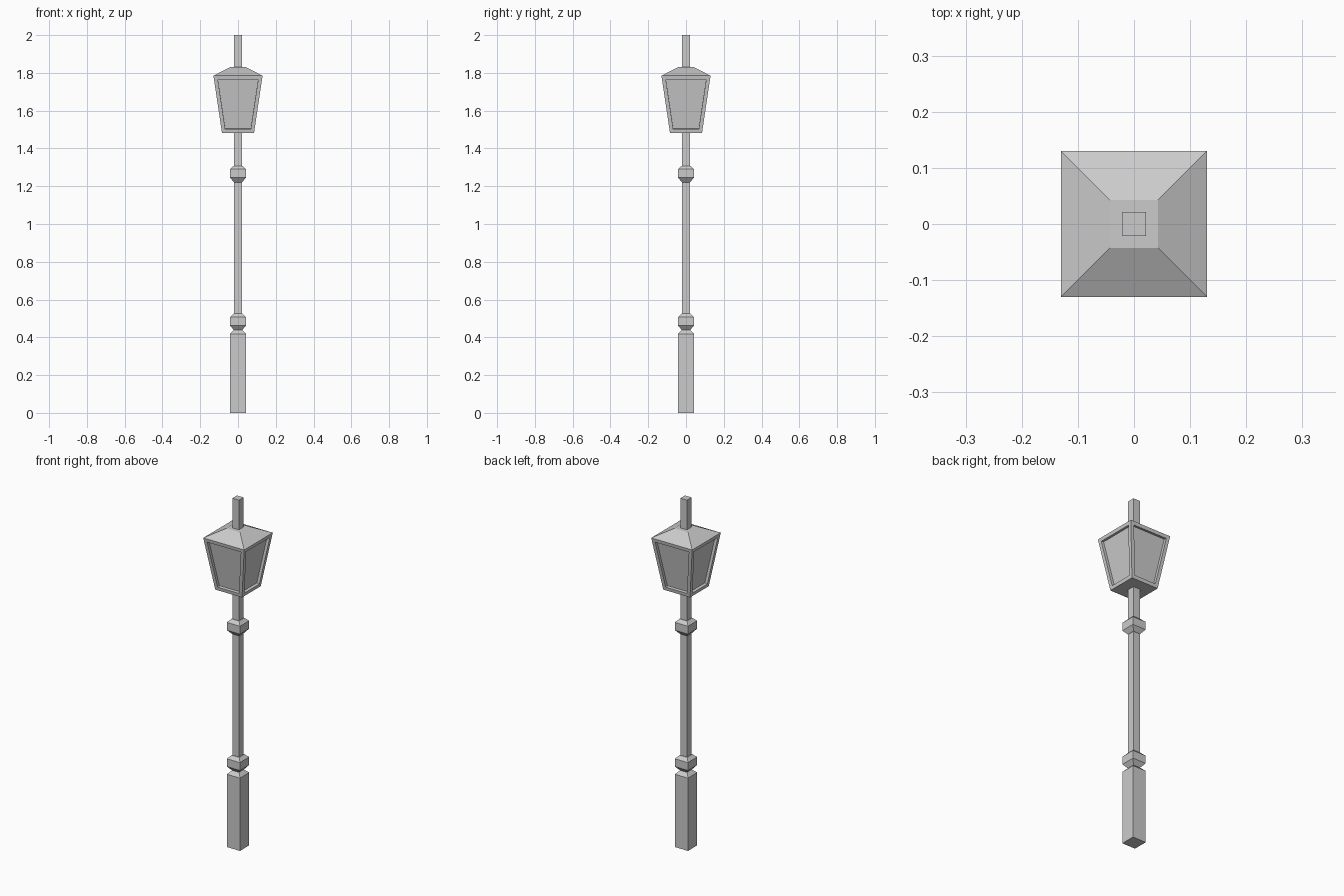
import bpy, bmesh

if "Cube" in bpy.data.objects:
    bpy.data.objects.remove(bpy.data.objects["Cube"])


def square_loft(name, profile, panel_level=None):
    """Stack square sections given as (half width, height) into a closed solid."""
    bm = bmesh.new()
    rings = [[bm.verts.new((sx * w, sy * w, z))
              for sx, sy in ((-1, -1), (1, -1), (1, 1), (-1, 1))]
             for w, z in profile]
    panels = []
    for level, (lo, hi) in enumerate(zip(rings, rings[1:])):
        for i in range(4):
            j = (i + 1) % 4
            face = bm.faces.new((lo[i], lo[j], hi[j], hi[i]))
            if level == panel_level:
                panels.append(face)
    bm.faces.new(rings[0][::-1])
    bm.faces.new(rings[-1])
    bm.normal_update()
    # Recessed panes: a flat border, then a straight step inwards
    if panels:
        bmesh.ops.inset_individual(bm, faces=panels, thickness=0.02,
                                   use_even_offset=True)
        bmesh.ops.inset_individual(bm, faces=panels, thickness=0.0,
                                   depth=-0.016)
    mesh = bpy.data.meshes.new(name)
    bm.to_mesh(mesh)
    bm.free()
    obj = bpy.data.objects.new(name, mesh)
    bpy.context.collection.objects.link(obj)
    return obj


def collar(name, z):
    """Square ring with chamfered top and underside."""
    return square_loft(name, [(0.022, z), (0.042, z + 0.024),
                              (0.042, z + 0.069), (0.024, z + 0.087)])


# Plinth and its chamfered top
square_loft("base", [(0.042, 0), (0.042, 0.418), (0.022, 0.438)])

# Shaft with two collars
square_loft("shaft", [(0.021, 0.43), (0.021, 1.486)])
collar("lower_collar", 0.438)
collar("upper_collar", 1.221)

# Lantern: tapered body with recessed panes and a hipped roof
square_loft("lantern", [(0.085, 1.483), (0.13, 1.785), (0.043, 1.83)],
            panel_level=0)

# Finial on the roof
square_loft("finial", [(0.021, 1.828), (0.021, 2.0)])
